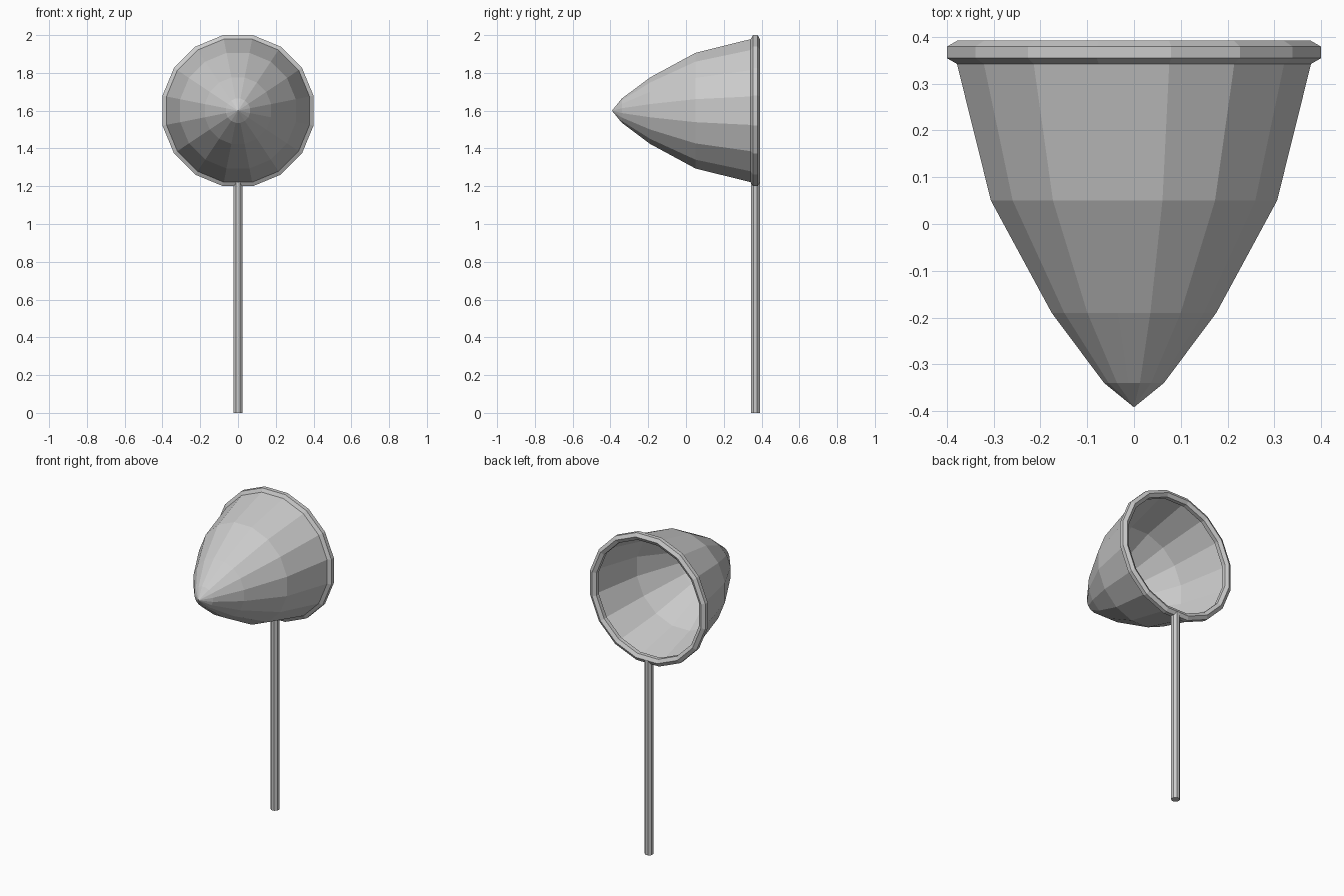
import bpy, bmesh, math

if "Cube" in bpy.data.objects:
    bpy.data.objects.remove(bpy.data.objects["Cube"])

SIDES = 16
CZ = 1.6                                  # height of the dish axis
K = 1 / math.cos(math.pi / SIDES)         # flat-to-flat reading -> corner radius
RIM_Y = 0.367


def make_object(name, bm):
    bmesh.ops.recalc_face_normals(bm, faces=bm.faces)
    mesh = bpy.data.meshes.new(name)
    bm.to_mesh(mesh)
    bm.free()
    obj = bpy.data.objects.new(name, mesh)
    bpy.context.collection.objects.link(obj)
    return obj


def lathe(name, profile, closed=False):
    """Revolve (radius, y) points around the horizontal axis at height CZ."""
    bm = bmesh.new()
    rings = []
    for r, y in profile:
        if r == 0:
            rings.append([bm.verts.new((0, y, CZ))] * SIDES)
            continue
        angles = [(i + 0.5) * math.tau / SIDES for i in range(SIDES)]
        rings.append([bm.verts.new((r * K * math.cos(a), y, CZ + r * K * math.sin(a)))
                      for a in angles])
    pairs = list(zip(rings, rings[1:]))
    if closed:
        pairs.append((rings[-1], rings[0]))
    for a, b in pairs:
        for i in range(SIDES):
            j = (i + 1) % SIDES
            quad = [a[i], a[j], b[j], b[i]]
            bm.faces.new(list(dict.fromkeys(quad)))
    return make_object(name, bm)


# Open pointed bowl
lathe("bowl", [(0, -0.392), (0.064, -0.34), (0.176, -0.19),
               (0.306, 0.05), (0.380, 0.348)])

# Rim ring with a six-sided cross-section
rim_profile = [(0.378 + 0.025 * math.cos(math.radians(a)),
                RIM_Y + 0.025 * math.sin(math.radians(a)))
               for a in range(30, 390, 60)]
lathe("rim", rim_profile, closed=True)

# Eight-sided pole up into the rim
bpy.ops.mesh.primitive_cylinder_add(vertices=8, radius=0.026, depth=1.22,
                                    location=(0, RIM_Y, 0.61),
                                    rotation=(0, 0, math.pi / 8))
bpy.context.object.name = "pole"
